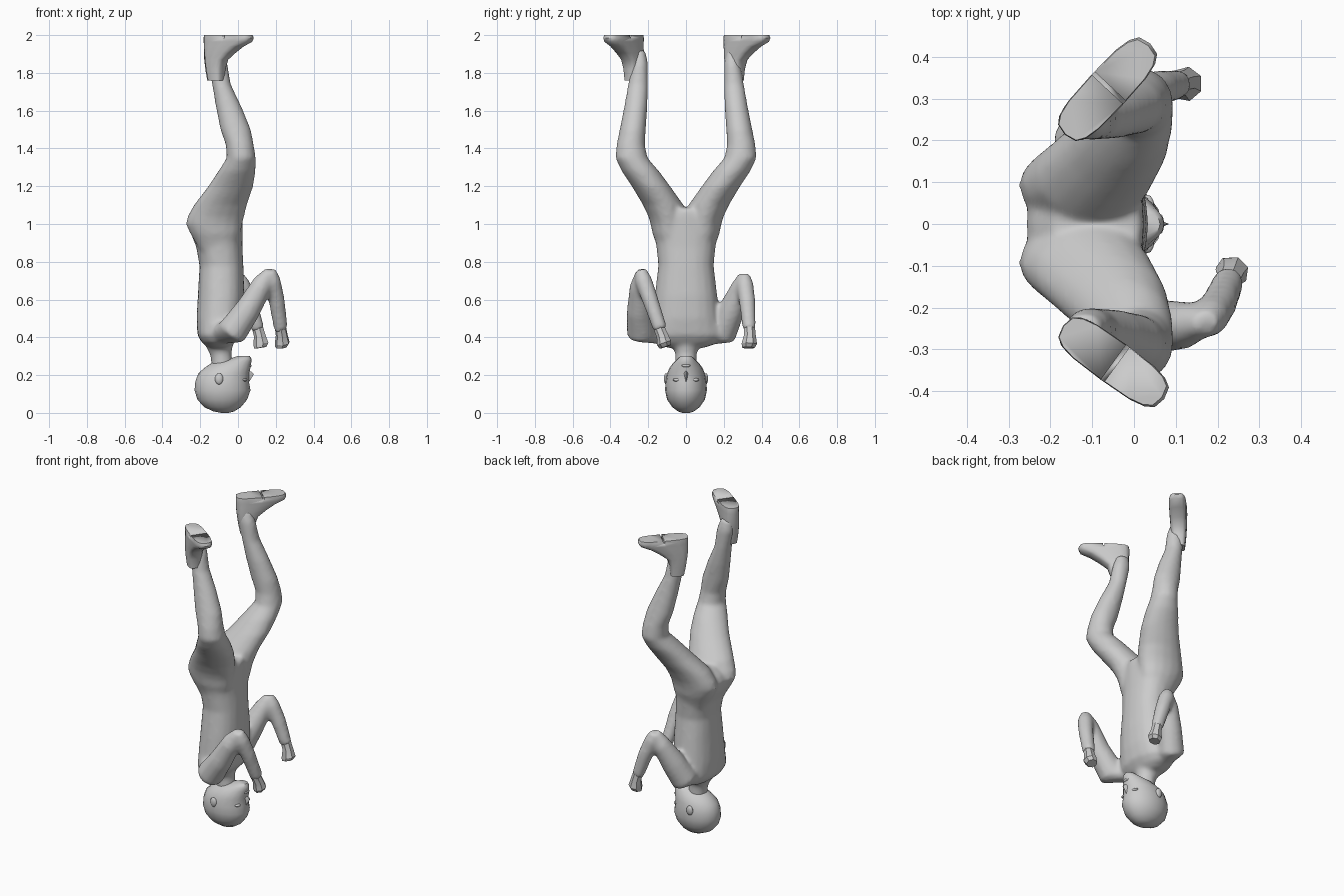
import bpy, bmesh, math
from mathutils import Vector

if "Cube" in bpy.data.objects:
    bpy.data.objects.remove(bpy.data.objects["Cube"])


def finish(name, bm, angle=40):
    bmesh.ops.recalc_face_normals(bm, faces=bm.faces)
    me = bpy.data.meshes.new(name)
    bm.to_mesh(me)
    bm.free()
    ob = bpy.data.objects.new(name, me)
    bpy.context.collection.objects.link(ob)
    bpy.ops.object.select_all(action='DESELECT')
    ob.select_set(True)
    bpy.context.view_layer.objects.active = ob
    bpy.ops.object.shade_smooth_by_angle(angle=math.radians(angle))
    return ob


def skin(bm, rings):
    """Bridge rings of points into one closed shell."""
    vs = [[bm.verts.new(p) for p in r] for r in rings]
    n = len(vs[0])
    for a, b in zip(vs, vs[1:]):
        for i in range(n):
            j = (i + 1) % n
            bm.faces.new((a[i], a[j], b[j], b[i]))
    bm.faces.new(vs[0])
    bm.faces.new(vs[-1])


def oval(x0, x1, y0, y1, z, n=16, power=1):
    """Horizontal oval filling a box; a power below 1 makes it squarer."""
    def f(v):
        return math.copysign(abs(v) ** power, v)
    return [Vector(((x0 + x1) / 2 + (x1 - x0) / 2 * f(math.cos(t)),
                    (y0 + y1) / 2 + (y1 - y0) / 2 * f(math.sin(t)), z))
            for t in (2 * math.pi * i / n for i in range(n))]


def limb(bm, points, n=12):
    """Round tube through (x, y, z, radius)."""
    d = (Vector(points[-1][:3]) - Vector(points[0][:3])).normalized()
    q = d.to_track_quat('Z', 'Y')
    skin(bm, [[Vector(p[:3]) + q @ v for v in oval(-p[3], p[3], -p[3], p[3], 0, n)]
              for p in points])


# Upside-down body: torso, neck, legs and arms blended into one skin
bm = bmesh.new()
torso = [(.345, -.15, -.05, .10), (.37, -.19, -.02, .17), (.41, -.215, .01, .20),
         (.50, -.22, .028, .178), (.62, -.213, .034, .166), (.78, -.204, .029, .147),
         (.88, -.222, .024, .157), (.95, -.25, .024, .17), (1.0, -.26, .024, .17),
         (1.04, -.24, .025, .15), (1.085, -.19, .02, .09)]
skin(bm, [oval(a, b, -w, w, z, 20, .88) for z, a, b, w in torso])
limb(bm, [(-.08, 0, .22, .057), (-.09, 0, .31, .057), (-.1, 0, .38, .08)])
leg = [(.82, -.18, -.03, .03, .135), (.9, -.225, 0, .01, .16), (.95, -.255, .015, .0, .178),
       (1.0, -.278, .024, -.005, .188), (1.04, -.268, .034, .0, .2),
       (1.1, -.235, .048, .012, .228), (1.2, -.158, .082, .083, .288),
       (1.28, -.105, .094, .142, .342), (1.35, -.06, .095, .203, .375), (1.42, -.066, .084, .217, .368),
       (1.5, -.094, .069, .212, .352), (1.62, -.118, .02, .204, .328),
       (1.74, -.138, -.038, .2, .307), (1.85, -.162, -.055, .2, .29), (1.92, -.16, -.08, .215, .28)]
for s in (1, -1):
    skin(bm, [oval(a, b, s * c, s * d, z) for z, a, b, c, d in leg])
arms = [
    ([(-.12, -.12, .40, .055), (-.03, -.235, .43, .082), (.055, -.247, .55, .07), (.13, -.243, .68, .058), (.175, -.237, .75, .032)],
     [(.170, -.24, .755, .032), (.18, -.225, .70, .047), (.204, -.19, .60, .044), (.228, -.135, .44, .038)]),
    ([(-.13, .10, .39, .05), (-.12, .19, .42, .08), (-.07, .24, .54, .072), (-.02, .29, .66, .055), (.005, .308, .725, .032)],
     [(.0, .308, .73, .032), (.018, .312, .68, .047), (.06, .325, .58, .044), (.107, .335, .44, .036)]),
]
for upper, fore in arms:
    limb(bm, upper)
    limb(bm, fore)
body = finish("body", bm)
mod = body.modifiers.new("blend", 'REMESH')
mod.mode = 'VOXEL'
mod.voxel_size = .011
mod.use_smooth_shade = True
mod = body.modifiers.new("soften", 'SMOOTH')
mod.factor = .5
mod.iterations = 12

# Hands: simple faceted mitts
for name, pts in (("right_hand", [(.222, -.15, .47, .03), (.232, -.125, .41, .032),
                                  (.235, -.115, .37, .04), (.228, -.108, .35, .032)]),
                  ("left_hand", [(.1, .334, .47, .03), (.116, .338, .41, .032),
                                 (.123, .335, .365, .042), (.12, .33, .345, .034)])):
    bm = bmesh.new()
    limb(bm, pts, 7)
    finish(name, bm, 25)

# Feet: stacked outlines from ankle to flat sole; (height, heel, toe, half width)
foot = [(1.76, .015, .095, .036), (1.82, .004, .1, .042), (1.87, -.003, .118, .046),
        (1.905, -.008, .165, .048), (1.94, -.01, .22, .05), (1.965, -.012, .277, .051),
        (1.985, -.012, .287, .052), (2.0, -.01, .28, .05)]
for name, hx, hy, yaw in (("left_foot", -.157, .222, 47), ("right_foot", -.16, -.25, -36)):
    heel, turn = Vector((hx, hy, 0)), math.radians(yaw)
    bm = bmesh.new()
    skin(bm, [oval(a, b, -w, w, z, 16, .6) for z, a, b, w in foot])
    ob = finish(name, bm, 45)
    # Sole groove ahead of the heel
    bm = bmesh.new()
    bmesh.ops.create_cube(bm, size=1)
    bmesh.ops.scale(bm, vec=(.01, .2, .03), verts=bm.verts)
    bmesh.ops.translate(bm, vec=(.142, 0, 2), verts=bm.verts)
    cutter = finish(name + "_groove_cutter", bm)
    cutter.hide_render = True
    cutter.hide_set(True)
    for o in (ob, cutter):
        o.location = heel
        o.rotation_euler.z = turn
    cut = ob.modifiers.new("groove", 'BOOLEAN')
    cut.operation = 'DIFFERENCE'
    cut.object = cutter

# Head: crown at the ground, chin uppermost, face towards +x
bm = bmesh.new()
head = [(0, -.09, -.05, .02), (.008, -.13, -.02, .042), (.03, -.178, .015, .072),
        (.07, -.215, .048, .10), (.12, -.23, .066, .111), (.165, -.226, .058, .108),
        (.21, -.21, .06, .10), (.24, -.175, .066, .086), (.264, -.14, .07, .068),
        (.284, -.05, .072, .047), (.302, .0, .062, .028)]
skin(bm, [oval(a, b, -w, w, z, 20) for z, a, b, w in head])
finish("head", bm, 60)

# Nose wedge
bm = bmesh.new()
skin(bm, [[(.04, -.01, .165), (.04, .01, .165), (.06, 0, .165)],
          [(.04, -.018, .212), (.04, .018, .212), (.084, 0, .205)],
          [(.04, -.014, .222), (.04, .014, .222), (.068, 0, .22)]])
finish("nose", bm)


def blob(name, loc, scale):
    bm = bmesh.new()
    bmesh.ops.create_uvsphere(bm, u_segments=12, v_segments=8, radius=1)
    bmesh.ops.scale(bm, vec=scale, verts=bm.verts)
    bmesh.ops.translate(bm, vec=loc, verts=bm.verts)
    return finish(name, bm)


blob("lips", (.063, 0, .25), (.009, .024, .008))
for s, side in ((1, "left"), (-1, "right")):
    blob(side + "_ear", (-.1, s * .105, .18), (.022, .012, .03))
    blob(side + "_eye", (.032, s * .045, .175), (.016, .025, .01))
